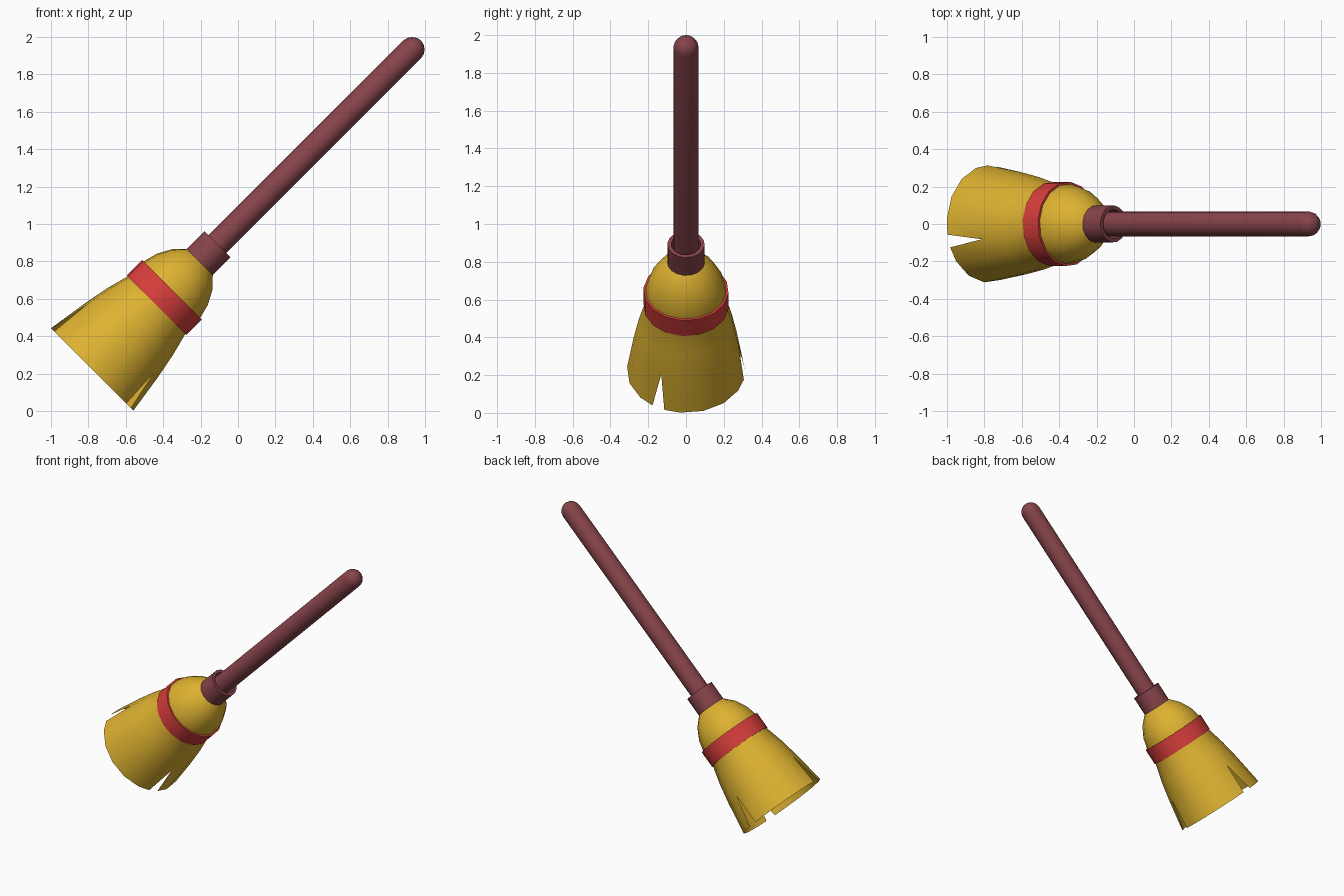
import bpy, bmesh, math
from mathutils import Matrix

if "Cube" in bpy.data.objects:
    bpy.data.objects.remove(bpy.data.objects["Cube"])

# Local frame: z runs up the tilted broom axis, origin at centre of the bristle mouth
FRAME = Matrix.Translation((-0.78, 0, 0.222)) @ Matrix.Rotation(math.radians(45), 4, 'Y')
OFFSET = -5.5  # turn of the first meridian, degrees


def material(name, rgb):
    m = bpy.data.materials.new(name)
    m.diffuse_color = (*rgb, 1)
    m.use_nodes = True
    m.node_tree.nodes["Principled BSDF"].inputs["Base Color"].default_value = m.diffuse_color
    return m


wood = material("brown wood", (0.242, 0.058, 0.069))
straw = material("yellow straw", (0.72, 0.44, 0.03))
red = material("red band", (0.68, 0.048, 0.045))


def finish(bm, name, mat, angle=35, recalc=True):
    bmesh.ops.remove_doubles(bm, verts=bm.verts, dist=1e-5)
    if recalc:
        bmesh.ops.recalc_face_normals(bm, faces=bm.faces)
    me = bpy.data.meshes.new(name)
    bm.to_mesh(me)
    bm.free()
    ob = bpy.data.objects.new(name, me)
    bpy.context.collection.objects.link(ob)
    me.materials.append(mat)
    ob.matrix_world = FRAME
    bpy.ops.object.select_all(action='DESELECT')
    ob.select_set(True)
    bpy.context.view_layer.objects.active = ob
    bpy.ops.object.shade_smooth_by_angle(angle=math.radians(angle))
    return ob


def lathe(name, profile, mat, sides=16, closed=False, notches=(), spread=0.0, recalc=True):
    """Revolve (r, t) points; at notched meridians the first ring is split open."""
    bm = bmesh.new()

    def vert(i, k, side):
        r, t = profile[i]
        a = OFFSET + 360 / sides * k
        if i == 0 and k % sides in notches:
            a += side * spread
        a = math.radians(a)
        return bm.verts.new((r * math.cos(a), r * math.sin(a), t))

    n = len(profile)
    for k in range(sides):
        for i in range(n if closed else n - 1):
            j = (i + 1) % n
            quad = [vert(i, k, 1), vert(i, k + 1, -1)]
            if profile[j][0] == 0:
                quad.append(vert(j, k, 0))
            else:
                quad += [vert(j, k + 1, -1), vert(j, k, 1)]
            if profile[i][0] == 0:
                quad.pop(1)
            bm.faces.new(quad)
    return finish(bm, name, mat, recalc=recalc)


# Hollow straw skirt and dome with three V-shaped splits in the hem
lathe("bristles", [(0.313, 0), (0.279, 0.22), (0.252, 0.36), (0.218, 0.49), (0.214, 0.605),
                   (0.195, 0.68), (0.155, 0.755), (0.098, 0.815), (0.06, 0.835)],
      straw, notches=(15, 9, 4), spread=6.5, recalc=False)

# Red binding strap
lathe("strap", [(0.226, 0.486), (0.226, 0.603), (0.208, 0.603), (0.208, 0.486)], red, closed=True)

# Socket collar with a recessed top
lathe("collar", [(0.099, 0.806), (0.099, 0.948), (0.078, 0.948), (0.078, 0.806)], wood, closed=True)

# Handle with rounded tip
R, TOP = 0.067, 2.42
tip = [(R * math.cos(a), TOP + R * math.sin(a)) for a in (0, 0.4, 0.8, 1.2)]
lathe("handle", [(0, 0.83), (R, 0.83)] + tip + [(0, TOP + R)], wood)
